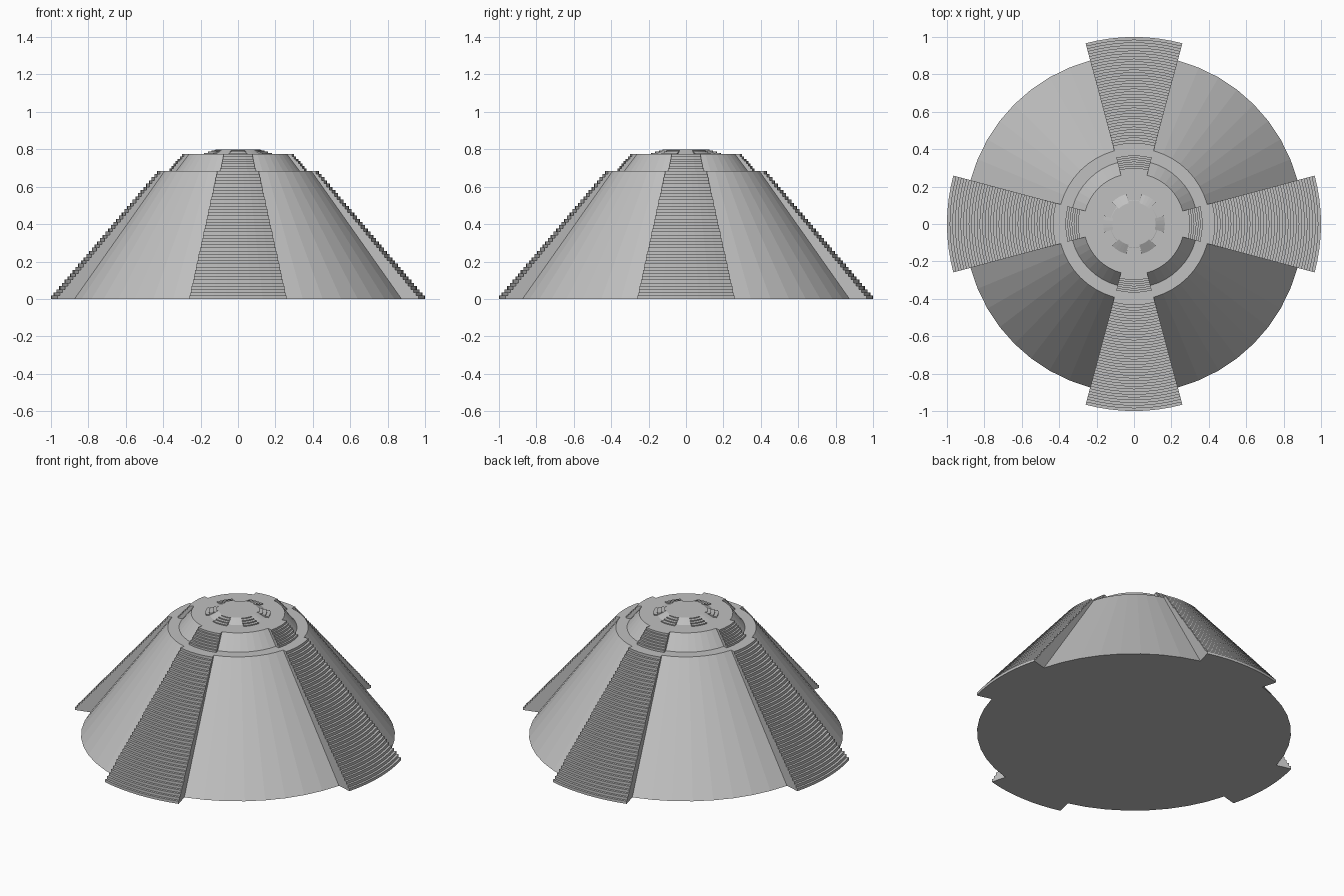
import bpy, bmesh, math

cube = bpy.data.objects.get("Cube")
if cube:
    bpy.data.objects.remove(cube, do_unlink=True)

stone = bpy.data.materials.new("stone_grey")
stone.use_nodes = True
GREY = (0.53, 0.53, 0.53, 1)
stone.diffuse_color = GREY
stone.node_tree.nodes["Principled BSDF"].inputs["Base Color"].default_value = GREY

SIDES = 48
STAIR_HALF = math.radians(15)


def add_object(name, bm):
    bmesh.ops.recalc_face_normals(bm, faces=bm.faces)
    mesh = bpy.data.meshes.new(name)
    bm.to_mesh(mesh)
    bm.free()
    mesh.materials.append(stone)
    obj = bpy.data.objects.new(name, mesh)
    bpy.context.collection.objects.link(obj)


def add_tier(name, r_low, r_high, z_low, z_high):
    """Flat-faceted frustum with closed ends."""
    bm = bmesh.new()
    rings = []
    for r, z in ((r_low, z_low), (r_high, z_high)):
        rings.append([bm.verts.new((r * math.cos(a), r * math.sin(a), z))
                      for a in (math.tau * i / SIDES for i in range(SIDES))])
    for i in range(SIDES):
        j = (i + 1) % SIDES
        bm.faces.new((rings[0][i], rings[0][j], rings[1][j], rings[1][i]))
    bm.faces.new(rings[0])
    bm.faces.new(rings[1])
    add_object(name, bm)


def add_stair(name, angle, steps, r_out, r_in, back, z_low, z_high, cuts):
    """Stepped profile swept over a thirty degree sector."""
    dz = (z_high - z_low) / steps
    dr = (r_out - r_in) / (steps - 1)
    profile = [(back[0], z_low)]
    for k in range(steps):
        r = r_out - k * dr
        profile += [(r, z_low + k * dz), (r, z_low + (k + 1) * dz)]
    profile.append((back[1], z_high))

    bm = bmesh.new()
    sections = []
    for i in range(cuts + 1):
        a = angle - STAIR_HALF + 2 * STAIR_HALF * i / cuts
        sections.append([bm.verts.new((r * math.cos(a), r * math.sin(a), z))
                         for r, z in profile])
    n = len(profile)
    for s, t in zip(sections, sections[1:]):
        for i in range(n):
            j = (i + 1) % n
            bm.faces.new((s[i], s[j], t[j], t[i]))
    bm.faces.new(sections[0])
    bm.faces.new(sections[-1])
    add_object(name, bm)


# Three stacked conical tiers
add_tier("lower_tier", 0.905, 0.405, 0, 0.685)
add_tier("middle_tier", 0.34, 0.27, 0.685, 0.775)
add_tier("top_tier", 0.165, 0.115, 0.775, 0.8)

# Four stairways on the lower and middle tiers
for i, side in enumerate(("left", "back", "right", "front")):
    angle = i * math.pi / 2
    add_stair("lower_stair_" + side, angle, 40, 1.0, 0.433,
              (0.87, 0.37), 0, 0.685, 8)
    add_stair("middle_stair_" + side, angle, 7, 0.367, 0.3,
              (0.31, 0.25), 0.685, 0.775, 4)

# Six small stairways around the summit
for i in range(6):
    add_stair("top_stair_%d" % (i + 1), math.radians(30 + 60 * i), 4,
              0.187, 0.125, (0.145, 0.1), 0.775, 0.8, 4)
